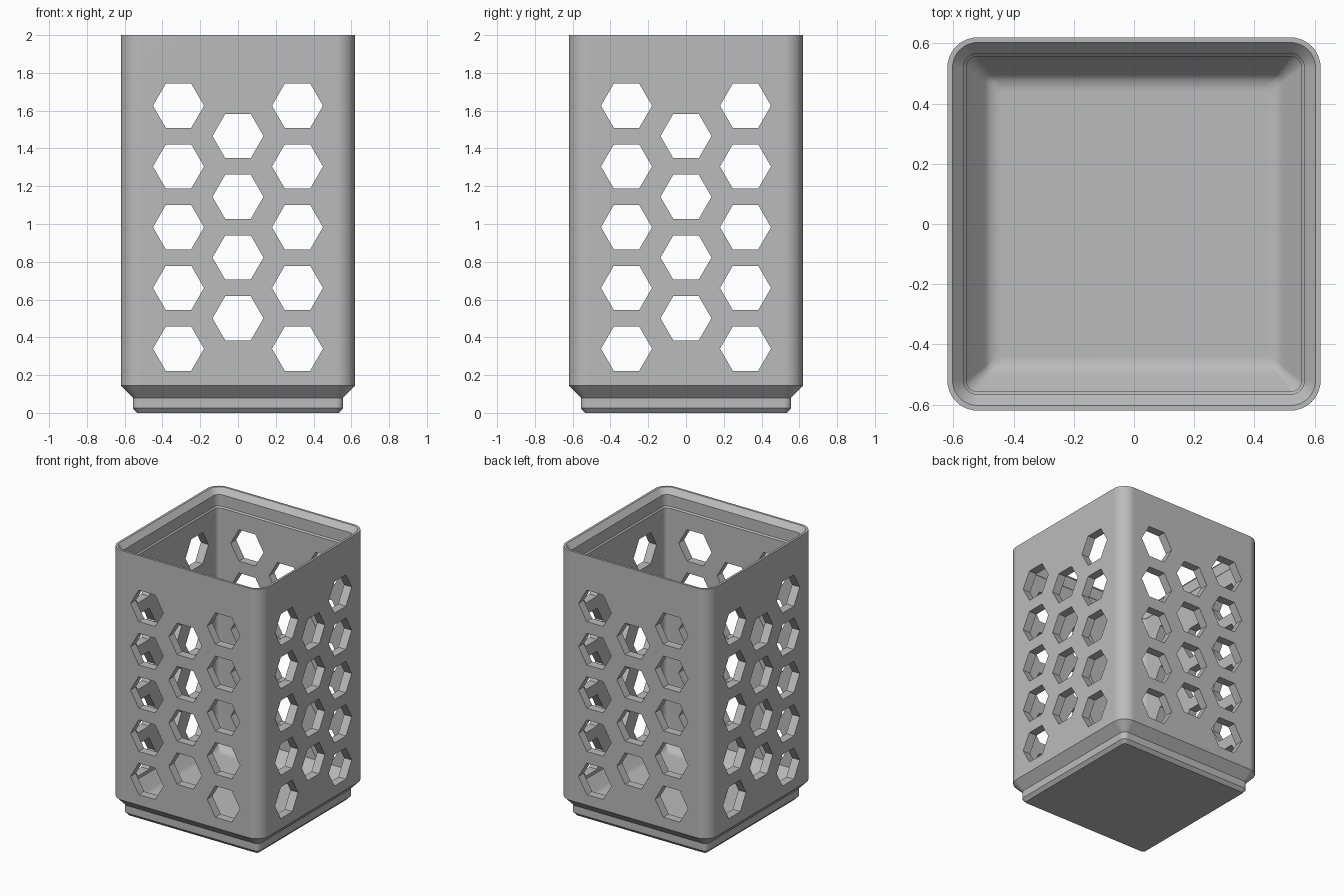
import bpy
import bmesh
from math import cos, sin, pi, radians

if "Cube" in bpy.data.objects:
    bpy.data.objects.remove(bpy.data.objects["Cube"], do_unlink=True)

grey = bpy.data.materials.new("plain grey")
grey.use_nodes = True
colour = (0.5, 0.5, 0.5, 1)
grey.diffuse_color = colour
grey.node_tree.nodes["Principled BSDF"].inputs["Base Color"].default_value = colour

HALF, RADIUS, STEPS = 0.62, 0.10, 10


def rounded_square(half, z):
    """Ring of points whose corner radius shrinks with its inset."""
    r = max(RADIUS - (HALF - half), 0.02)
    c = half - r
    points = []
    for corner, (sx, sy) in enumerate([(1, 1), (-1, 1), (-1, -1), (1, -1)]):
        for i in range(STEPS + 1):
            a = (corner + i / STEPS) * pi / 2
            points.append((sx * c + r * cos(a), sy * c + r * sin(a), z))
    return points


def make_object(name, bm):
    bmesh.ops.recalc_face_normals(bm, faces=bm.faces)
    mesh = bpy.data.meshes.new(name)
    bm.to_mesh(mesh)
    bm.free()
    mesh.materials.append(grey)
    obj = bpy.data.objects.new(name, mesh)
    bpy.context.collection.objects.link(obj)
    return obj


def loft(name, profile):
    """Capped skin through a list of (half width, height) rings."""
    bm = bmesh.new()
    rings = [[bm.verts.new(p) for p in rounded_square(h, z)] for h, z in profile]
    n = len(rings[0])
    for low, high in zip(rings, rings[1:]):
        for i in range(n):
            j = (i + 1) % n
            bm.faces.new((low[i], low[j], high[j], high[i]))
    bm.faces.new(rings[0])
    bm.faces.new(rings[-1])
    return make_object(name, bm)


def hexagon_cutter(name, along_x):
    """Honeycomb of prisms running right through the container."""
    bm = bmesh.new()
    for x, z0, count in [(-0.315, 0.34, 5), (0, 0.501, 4), (0.315, 0.34, 5)]:
        for row in range(count):
            z = z0 + row * 0.3215
            ends = []
            for depth in (-1, 1):
                ring = []
                for i in range(6):
                    u = x + 0.135 * cos(i * pi / 3)
                    w = z + 0.135 * sin(i * pi / 3)
                    ring.append(bm.verts.new((depth, u, w) if along_x else (u, depth, w)))
                ends.append(ring)
                bm.faces.new(ring)
            for i in range(6):
                j = (i + 1) % 6
                bm.faces.new((ends[0][i], ends[0][j], ends[1][j], ends[1][i]))
    cutter = make_object(name, bm)
    cutter.hide_render = True
    return cutter


# Outer walls, stepped stacking foot, rim, stepped lip, inner walls and floor
container = loft("container", [
    (0.535, 0), (0.557, 0.025), (0.557, 0.08), (0.62, 0.145), (0.62, 2),
    (0.603, 2), (0.566, 1.96), (0.566, 1.875), (0.557, 1.865),
    (0.557, 0.2), (0.495, 0.12), (0.475, 0.103), (0.44, 0.095)])

# Hexagonal openings through both pairs of walls
bpy.context.view_layer.objects.active = container
for along_x in (False, True):
    cutter = hexagon_cutter("hole_cutter", along_x)
    cut = container.modifiers.new("holes", "BOOLEAN")
    cut.operation = "DIFFERENCE"
    cut.solver = "EXACT"
    cut.object = cutter
    bpy.ops.object.modifier_apply(modifier=cut.name)
    bpy.data.objects.remove(cutter, do_unlink=True)

# Smooth corners with crisp edges and level walls
bpy.ops.object.select_all(action="DESELECT")
container.select_set(True)
bpy.ops.object.shade_smooth_by_angle(angle=radians(30))
weighted = container.modifiers.new("level_walls", "WEIGHTED_NORMAL")
weighted.keep_sharp = True
